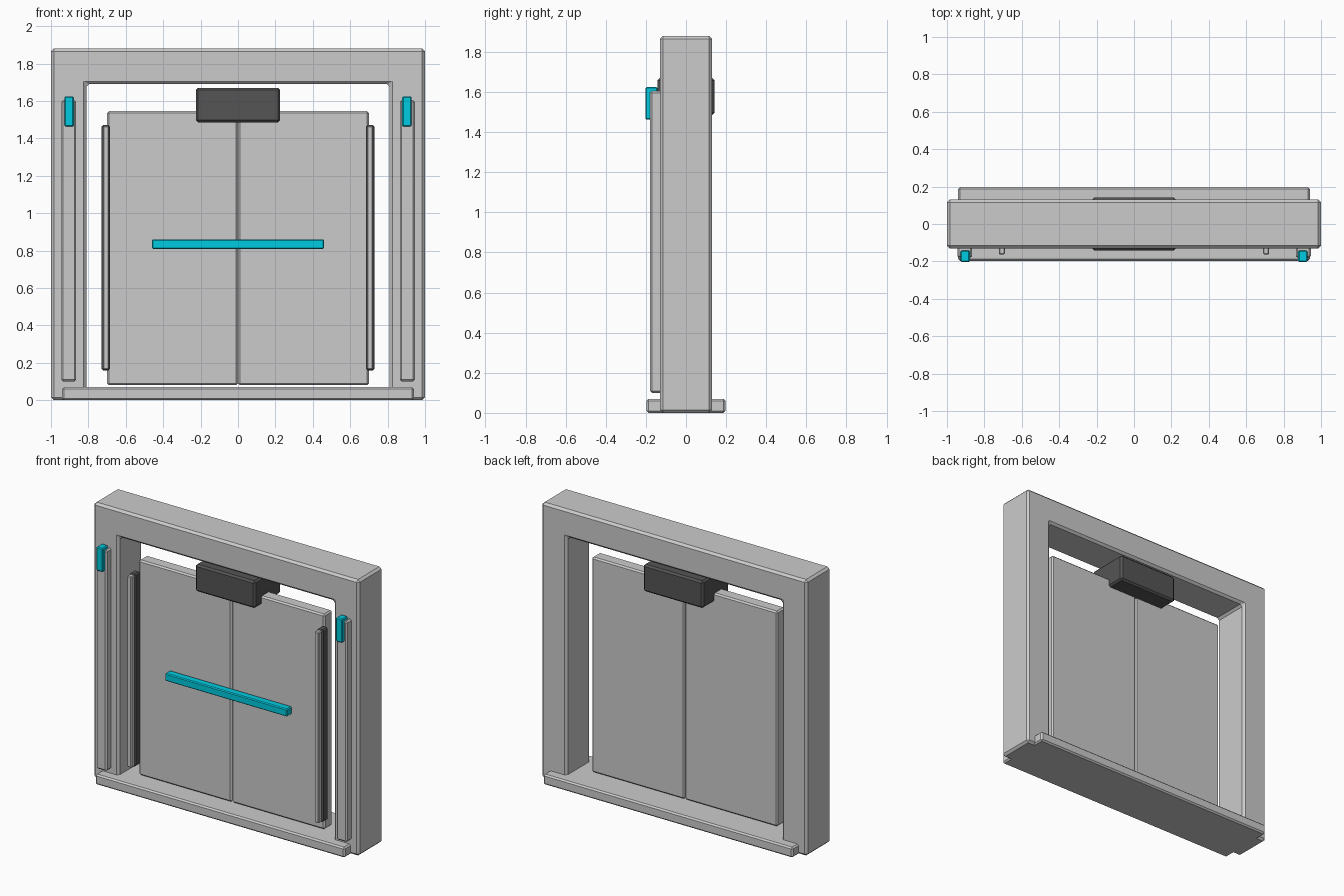
import bpy, bmesh

if "Cube" in bpy.data.objects:
    bpy.data.objects.remove(bpy.data.objects["Cube"])

def material(name, rgb):
    m = bpy.data.materials.new(name)
    m.diffuse_color = (*rgb, 1)
    m.use_nodes = True
    m.node_tree.nodes["Principled BSDF"].inputs["Base Color"].default_value = m.diffuse_color
    return m

cyan = material("cyan_glow", (0.0, 0.6, 0.75))
dark = material("dark_metal", (0.09, 0.09, 0.09))

def finish(name, bm, bevel, mat):
    bmesh.ops.recalc_face_normals(bm, faces=bm.faces)
    me = bpy.data.meshes.new(name)
    bm.to_mesh(me)
    bm.free()
    ob = bpy.data.objects.new(name, me)
    bpy.context.collection.objects.link(ob)
    if mat:
        me.materials.append(mat)
    mod = ob.modifiers.new("chamfer", 'BEVEL')
    mod.width = bevel
    mod.segments = 1
    mod.limit_method = 'ANGLE'
    return ob

def box(name, x, y, z, bevel=0.01, mat=None):
    bm = bmesh.new()
    bmesh.ops.create_cube(bm, size=1)
    for v in bm.verts:
        for i, (lo, hi) in enumerate((x, y, z)):
            v.co[i] = lo if v.co[i] < 0 else hi
    return finish(name, bm, bevel, mat)

def pair(name, x, y, z, bevel=0.01, mat=None):
    box(name + "_right", x, y, z, bevel, mat)
    box(name + "_left", (-x[1], -x[0]), y, z, bevel, mat)

# Door frame: one arch-shaped profile pushed through the wall depth
outline = [(-1, 0), (-1, 1.88), (1, 1.88), (1, 0),
           (0.81, 0), (0.81, 1.69), (-0.81, 1.69), (-0.81, 0)]
bm = bmesh.new()
face = bm.faces.new([bm.verts.new((x, -0.13, z)) for x, z in outline])
ext = bmesh.ops.extrude_face_region(bm, geom=[face])
for g in ext["geom"]:
    if isinstance(g, bmesh.types.BMVert):
        g.co.y = 0.13
finish("door_frame", bm, 0.015, None)

# Threshold across the floor
box("threshold", (-0.94, 0.94), (-0.197, 0.197), (0, 0.07))

# Sliding door leaves meeting at the centre
pair("door_leaf", (0.001, 0.70), (-0.07, 0.018), (0.08, 1.545))

# Outer edge seals with raised strips
pair("edge_seal", (0.685, 0.73), (-0.13, -0.07), (0.16, 1.47), 0.008, dark)
pair("seal_strip", (0.69, 0.722), (-0.163, -0.125), (0.165, 1.465), 0.005)

# Post trims with indicator lights
pair("post_trim", (0.865, 0.945), (-0.18, -0.12), (0.10, 1.605))
pair("indicator_light", (0.878, 0.927), (-0.203, -0.142), (1.463, 1.625), 0.006, cyan)

# Door operator box and horizontal light bar
box("operator_box", (-0.225, 0.225), (-0.142, 0.142), (1.485, 1.67), 0.012, dark)
box("light_bar", (-0.46, 0.46), (-0.13, -0.075), (0.808, 0.86), 0.006, cyan)
